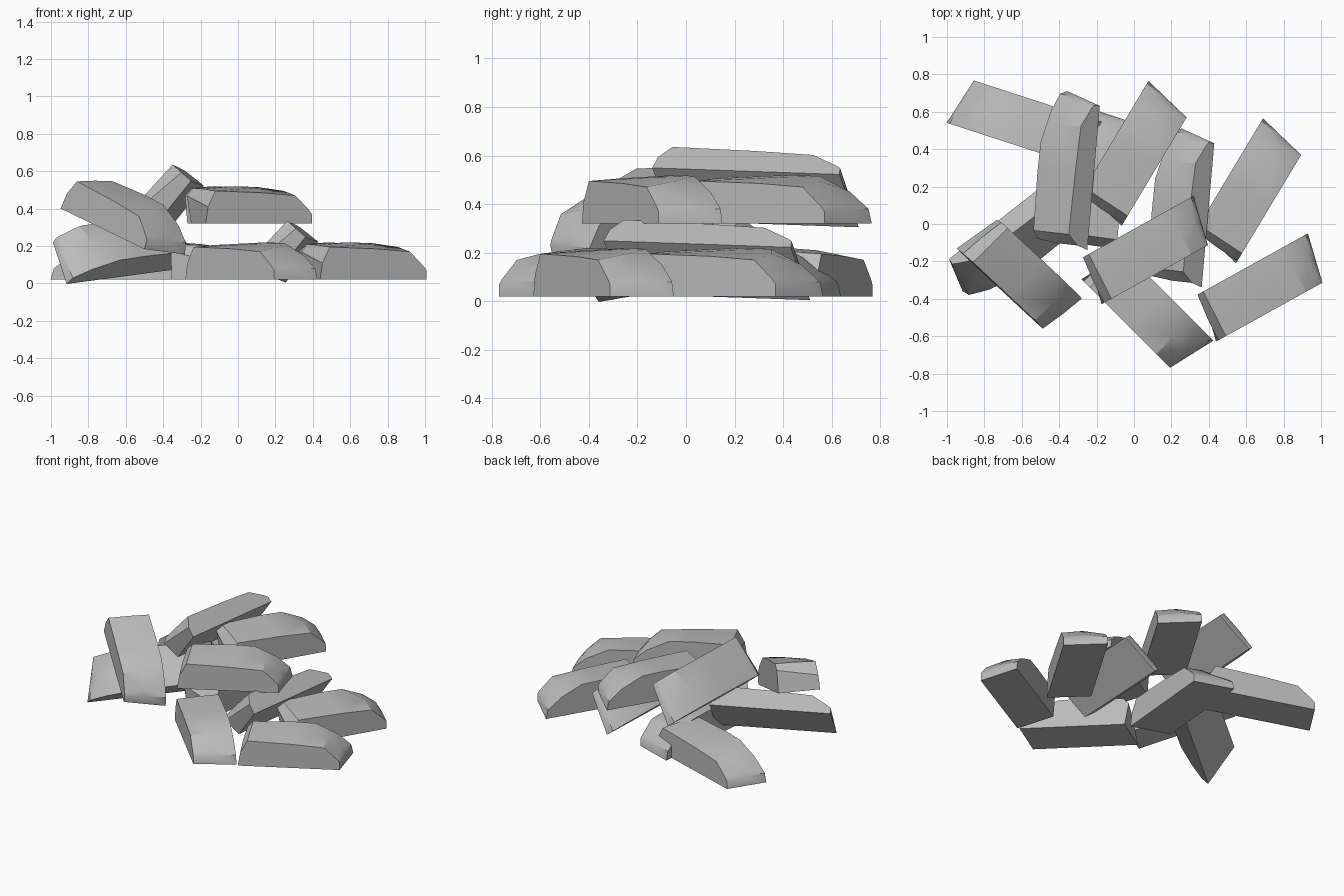
import bpy
import bmesh
from math import radians

cube = bpy.data.objects.get("Cube")
if cube:
    bpy.data.objects.remove(cube, do_unlink=True)

stone = bpy.data.materials.new("stone_grey")
stone.use_nodes = True
GREY = (0.5, 0.5, 0.5, 1)
stone.diffuse_color = GREY
stone.node_tree.nodes["Principled BSDF"].inputs["Base Color"].default_value = GREY

# Cross-sections along the block: x of the front and back bottom corners,
# then (x, z) at the front, middle and back of the top.
SECTIONS = [
    (-.35, -.29, (-.335, .09), (-.33, .12), (-.315, .15)),
    (-.29, -.24, (-.29, .175), (-.285, .185), (-.28, .19)),
    (.0, .0, (.0, .165), (.0, .19), (-.02, .2)),
    (.2, .2, (.2, .15), (.2, .175), (.12, .195)),
    (.29, .34, (.285, .07), (.29, .10), (.26, .13)),
    (.3, .36, (.3, .05), (.325, .06), (.345, .06)),
]
HALF = .13


def block_mesh():
    """Chipped block with a flat base, a blunt end and a long sloping end."""
    bm = bmesh.new()
    rings = []
    for front_x, back_x, front, mid, back in SECTIONS:
        pts = [(front_x, -HALF, 0), (front[0], -HALF, front[1]),
               (mid[0], 0, mid[1]), (back[0], HALF, back[1]),
               (back_x, HALF, 0)]
        rings.append([bm.verts.new(p) for p in pts])
    for a, b in zip(rings, rings[1:]):
        for i in range(len(a)):
            j = (i + 1) % len(a)
            bm.faces.new((a[i], a[j], b[j], b[i]))
    bm.faces.new(rings[0])
    bm.faces.new(rings[-1])
    bmesh.ops.recalc_face_normals(bm, faces=bm.faces)
    mesh = bpy.data.meshes.new("stone_block")
    bm.to_mesh(mesh)
    bm.free()
    mesh.materials.append(stone)
    return mesh


def add_block(name, loc, yaw, pitch=0, roll=0, size=(1, 1, 1)):
    ob = bpy.data.objects.new(name, block_mesh())
    bpy.context.collection.objects.link(ob)
    ob.location = loc
    ob.rotation_euler = (radians(roll), radians(pitch), radians(yaw))
    ob.scale = size
    blocks.append(ob)


blocks = []
LEANING = (1.19, 1.08, .79)

# Three blocks repeat in a lower and an upper cluster
for level, (dx, dy, dz) in {"lower": (0, 0, 0), "upper": (-.612, .2, .3)}.items():
    add_block(level + "_front_block", (.68 + dx, -.342 + dy, .02 + dz), 29,
              size=(1, 1.03, 1))
    add_block(level + "_back_block", (.615 + dx, .173 + dy, .02 + dz), 59,
              size=(1.04, 1.06, 1))
    add_block(level + "_leaning_block", (.308 + dx, .08 + dy, .127 + dz), 85, 2, -50,
              LEANING)

# Single blocks around the clusters
add_block("centre_front_block", (.068, -.456, .02), -45, size=(1.03, 1.03, 1))
add_block("sloping_block", (-.62, -.26, .28), -43, 19.5, -2)
add_block("rear_block", (-.568, .537, .02), 162, size=(1.15, 1, 1))
add_block("left_block", (-.645, -.033, .149), 218, 6, -50, LEANING)
add_block("core_block", (-.195, .24, .02), 85, size=(1.08, 1.03, 1))

# Smooth chipped surfaces with sharp edges kept
bpy.ops.object.select_all(action='DESELECT')
for ob in blocks:
    ob.select_set(True)
bpy.context.view_layer.objects.active = blocks[0]
bpy.ops.object.shade_smooth_by_angle(angle=radians(35))
